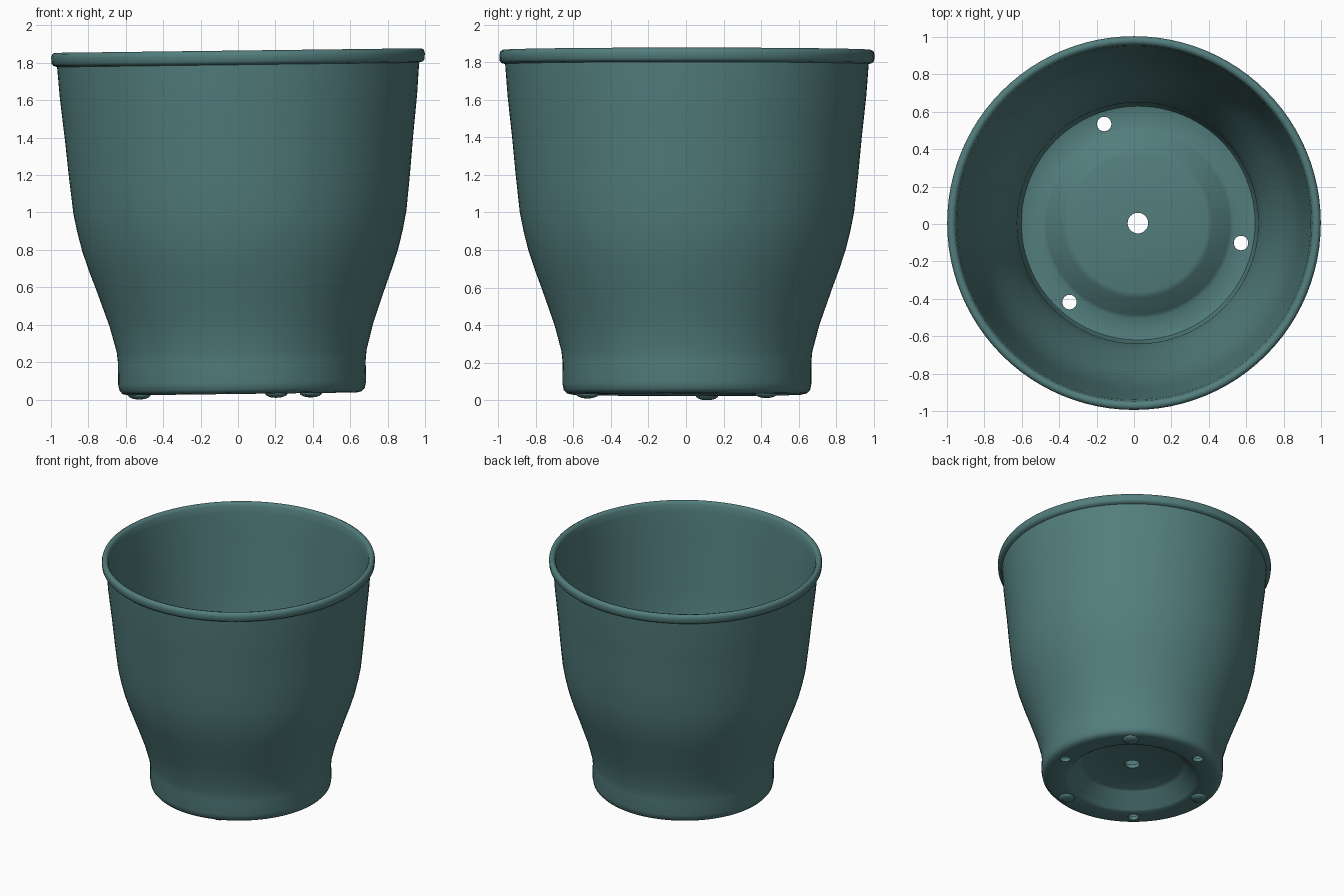
import bpy
import bmesh
import math
from mathutils import Matrix

cube = bpy.data.objects.get("Cube")
if cube:
    bpy.data.objects.remove(cube, do_unlink=True)

SIDES = 96
TILT = 0.0125          # the pot leans slightly
HOLE_RING = 0.56       # radius on which drain holes and feet sit
HOLE_ANGLE = -11       # degrees, first drain hole

green = bpy.data.materials.new("dusty teal plastic")
green.use_nodes = True
TEAL = (0.086, 0.208, 0.206, 1)
green.diffuse_color = TEAL
green.node_tree.nodes["Principled BSDF"].inputs["Base Color"].default_value = TEAL


def new_object(name, bm):
    bmesh.ops.recalc_face_normals(bm, faces=bm.faces)
    mesh = bpy.data.meshes.new(name)
    bm.to_mesh(mesh)
    bm.free()
    mesh.materials.append(green)
    obj = bpy.data.objects.new(name, mesh)
    bpy.context.collection.objects.link(obj)
    return obj


def lathe(name, profile):
    """Revolve a closed (radius, height) loop around z."""
    bm = bmesh.new()
    rings = []
    for i in range(SIDES):
        a = math.tau * i / SIDES
        rings.append([bm.verts.new((r * math.cos(a), r * math.sin(a), z)) for r, z in profile])
    n = len(profile)
    for i, ring in enumerate(rings):
        nxt = rings[(i + 1) % SIDES]
        for j in range(n):
            k = (j + 1) % n
            bm.faces.new((ring[j], nxt[j], nxt[k], ring[k]))
    return new_object(name, bm)


def on_ring(degrees, z):
    a = math.radians(degrees)
    return Matrix.Translation((HOLE_RING * math.cos(a), HOLE_RING * math.sin(a), z))


# Pot: raised floor plate, curved wall and rolled rim, outside then inside
outside = [(0.055, 0.15), (0.36, 0.15), (0.38, 0.14), (0.47, 0.04), (0.49, 0.03),
           (0.61, 0.03), (0.64, 0.037), (0.656, 0.055), (0.663, 0.09), (0.662, 0.2),
           (0.668, 0.26), (0.705, 0.4), (0.74, 0.5), (0.775, 0.6), (0.812, 0.7),
           (0.845, 0.8), (0.87, 0.9), (0.89, 1.0), (0.912, 1.2), (0.931, 1.4),
           (0.942, 1.5), (0.955, 1.62), (0.968, 1.79)]
rim = [(0.988, 1.796), (0.997, 1.808), (0.999, 1.84), (0.994, 1.858),
       (0.98, 1.866), (0.962, 1.862), (0.952, 1.845), (0.944, 1.79)]
inside = [(0.93, 1.62), (0.907, 1.4), (0.888, 1.2), (0.866, 1.0), (0.846, 0.9),
          (0.82, 0.8), (0.787, 0.7), (0.75, 0.6), (0.68, 0.4), (0.645, 0.26),
          (0.638, 0.1), (0.625, 0.066), (0.6, 0.06), (0.51, 0.06), (0.49, 0.07),
          (0.4, 0.17), (0.37, 0.18), (0.055, 0.18)]
pot = lathe("pot", outside + rim + inside)

# Three drain holes through the outer floor ring
bm = bmesh.new()
for i in range(3):
    bmesh.ops.create_cone(bm, cap_ends=True, segments=24, radius1=0.039, radius2=0.039,
                          depth=0.2, matrix=on_ring(HOLE_ANGLE + 120 * i, 0.045))
cutter = new_object("drain_hole_cutter", bm)
cutter.hide_render = True
cut = pot.modifiers.new("drain holes", 'BOOLEAN')
cut.operation = 'DIFFERENCE'
cut.solver = 'EXACT'
cut.object = cutter
bpy.context.view_layer.objects.active = pot
bpy.ops.object.modifier_apply(modifier=cut.name)
bpy.data.objects.remove(cutter, do_unlink=True)

# Three small rounded feet between the holes
bm = bmesh.new()
for i in range(3):
    squash = Matrix.Diagonal((0.06, 0.06, 0.024, 1))
    bmesh.ops.create_uvsphere(bm, u_segments=20, v_segments=12, radius=1,
                              matrix=on_ring(HOLE_ANGLE + 60 + 120 * i, 0.031) @ squash)
feet = new_object("feet", bm)

# Lean everything and smooth the curved surfaces
lean = Matrix.Translation((0.023, 0.005, 0)) @ Matrix.Rotation(-TILT, 4, 'Y')
for obj in (pot, feet):
    obj.data.transform(lean)
    bpy.ops.object.select_all(action='DESELECT')
    obj.select_set(True)
    bpy.context.view_layer.objects.active = obj
    bpy.ops.object.shade_smooth_by_angle(angle=math.radians(50))
